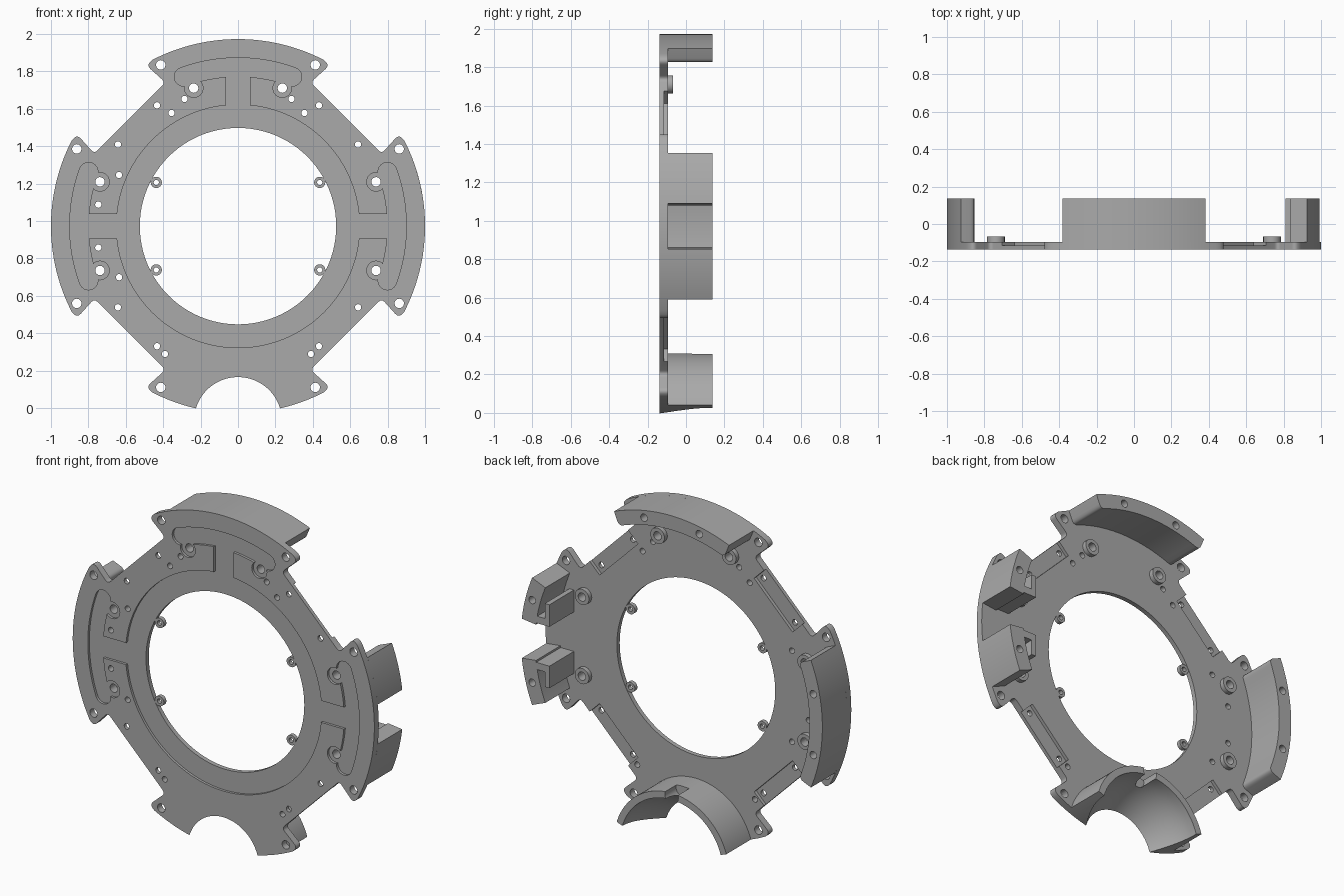
import bpy, bmesh
from math import sin, cos, pi, radians
from mathutils import Vector

cube = bpy.data.objects.get("Cube")
if cube:
    bpy.data.objects.remove(cube)

CZ = 0.972                       # height of the ring centre
FRONT, BACK, REAR = -0.137, -0.095, 0.137

grey = bpy.data.materials.new("plain grey")
grey.use_nodes = True
grey.diffuse_color = (0.4, 0.4, 0.4, 1)
grey.node_tree.nodes["Principled BSDF"].inputs["Base Color"].default_value = (0.4, 0.4, 0.4, 1)


def loft(name, stacks):
    """Each stack is a list of (y, loop) sections joined into a closed solid."""
    bm = bmesh.new()
    for stack in stacks:
        rings = [[bm.verts.new((x, y, z + CZ)) for x, z in loop] for y, loop in stack]
        for a, b in zip(rings, rings[1:]):
            for i in range(len(a)):
                j = (i + 1) % len(a)
                bm.faces.new((a[i], a[j], b[j], b[i]))
        bm.faces.new(rings[0])
        bm.faces.new(rings[-1])
    bmesh.ops.recalc_face_normals(bm, faces=bm.faces)
    mesh = bpy.data.meshes.new(name)
    bm.to_mesh(mesh)
    bm.free()
    mesh.materials.append(grey)
    obj = bpy.data.objects.new(name, mesh)
    bpy.context.collection.objects.link(obj)
    return obj


def prism(name, loops, y0, y1):
    return loft(name, [[(y0, l), (y1, l)] for l in loops])


def boolean(obj, cutter, mode="DIFFERENCE", keep=False):
    mod = obj.modifiers.new("cut", "BOOLEAN")
    mod.operation, mod.solver, mod.object = mode, "EXACT", cutter
    bpy.context.view_layer.objects.active = obj
    bpy.ops.object.modifier_apply(modifier=mod.name)
    if not keep:
        bpy.data.objects.remove(cutter)


def circle(x, z, r, n=24):
    return [(x + r * cos(2 * pi * i / n), z + r * sin(2 * pi * i / n)) for i in range(n)]


def arc(r, a0, a1, n=24):
    """Arc about the centre, angles in degrees clockwise from the top."""
    angles = [radians(a0 + (a1 - a0) * i / n) for i in range(n + 1)]
    return [(r * sin(a), r * cos(a)) for a in angles]


def sector(r0, r1, a0, a1):
    return arc(r1, a0, a1) + arc(r0, a1, a0)


def box(x0, x1, z0, z1):
    return [(x0, z0), (x1, z0), (x1, z1), (x0, z1)]


def turn(loop, k):
    """Rotate a loop clockwise by k quarter turns."""
    for _ in range(k % 4):
        loop = [(z, -x) for x, z in loop]
    return loop


def rounded(corner, before, after, r, n=5):
    """Round one corner with a quadratic curve."""
    c, b, a = Vector(corner), Vector(before), Vector(after)
    p, q = c + (b - c).normalized() * r, c + (a - c).normalized() * r
    return [tuple(p.lerp(c, i / n).lerp(c.lerp(q, i / n), i / n)) for i in range(n + 1)]


# Plate outline: four rounded lobes with ears, joined by diagonal edges
rim = arc(1.0, -27.3, 27.3, 40)
tip, notch, diagonal = (0.49, 0.86), (0.388, 0.768), (0.755, 0.395)
ear = rounded(tip, rim[-1], notch, 0.03) + rounded(notch, tip, diagonal, 0.025)
lobe = [(-x, z) for x, z in reversed(ear)] + rim + ear
outline = [p for k in range(4) for p in turn(lobe, k)]
plate = prism("ring_plate", [outline], FRONT, BACK)
boolean(plate, prism("cutter", [circle(0, 0, 0.525, 96)], -1, 1))

# Front channel: ring, three spokes and three curved slots
boolean(plate, prism("cutter", [circle(0, 0, 0.65, 96)], -1, FRONT + 0.015))
boss_spots = []
for k in (0, 1, 3):
    cuts = [box(-0.065, 0.065, 0.6, 0.85), sector(0.8, 0.9, -20, 20)]
    for s in (-1, 1):
        cuts.append(circle(s * 0.85 * sin(radians(20)), 0.85 * cos(radians(20)), 0.05))
        cuts.append(circle(s * 0.237, 0.738, 0.05))
        boss_spots += turn([(s * 0.237, 0.738)], k)
    for c in cuts:
        boolean(plate, prism("cutter", [turn(c, k)], -1, FRONT + 0.015))

# Shallow rear pockets along the diagonal edges
pocket = []
for t, d in ((-0.18, 0.725), (0.18, 0.725), (0.18, 0.9), (-0.18, 0.9)):
    pocket.append(((d + t) * 0.7071, (d - t) * 0.7071))
boolean(plate, prism("cutter", [turn(pocket, k) for k in range(4)], -0.115, 1))

# Screw holes through the plate
small = []
for s in (-1, 1):
    small += [(s * 0.433, 0.646), (s * 0.355, 0.605), (s * 0.286, 0.68), (s * 0.642, 0.437),
              (s * 0.642, -0.434), (s * 0.433, -0.642), (s * 0.39, -0.684),
              (-0.636, s * 0.273), (-0.747, s * 0.115)]
holes = [circle(x, z, 0.017, 16) for x, z in small]
holes += [circle(x, z, 0.025) for x, z in boss_spots]
for k in range(4):
    holes += [turn(circle(s * 0.413, 0.862, 0.025), k) for s in (-1, 1)]
boolean(plate, prism("cutter", holes, -1, 1))

# Raised bosses on the rear
bosses = prism("screw_bosses", [circle(x, z, 0.047) for x, z in boss_spots], -0.11, -0.068)
boolean(bosses, prism("cutter", [circle(x, z, 0.025) for x, z in boss_spots], -1, 1))

# Small screw tabs inside the opening
tab_spots = [(sx * 0.437, sz * 0.234) for sx in (-1, 1) for sz in (-1, 1)]
tabs = prism("inner_tabs", [circle(x, z, 0.03) for x, z in tab_spots], -0.121, -0.097)
boolean(tabs, prism("cutter", [circle(x, z, 0.014, 16) for x, z in tab_spots], -1, 1))

# Curved rear walls at the top and right, with blind screw holes
A = 22.4
inner = arc(0.915, A, -A)
outer = arc(1.0, -A, A)
wall = (outer + rounded(inner[0], outer[-1], inner[1], 0.03)
        + inner[2:-2] + rounded(inner[-1], inner[-2], outer[0], 0.03))


def wall_holes(obj, angles, k):
    spots = [arc(0.957, a, a, 1)[0] for a in angles]
    boolean(obj, prism("cutter", [turn(circle(x, z, 0.022), k) for x, z in spots], 0.05, 1))


for name, k in (("top_wall", 0), ("right_wall", 3)):
    part = prism(name, [turn(wall, k)], BACK, REAR)
    wall_holes(part, (-11, 11), k)

# Split wall on the left side with an inner hook on each half
for name, s in (("upper_left_wall", 1), ("lower_left_wall", -1)):
    half = sector(0.905, 1.0, s * -6.8, s * -A)
    part = prism(name, [turn(half, 1)], BACK, REAR)
    wall_holes(part, (s * -15,), 1)
    hook = [(0.93, 0.118), (0.81, 0.118), (0.81, 0.25), (0.84, 0.25), (0.84, 0.16), (0.93, 0.16)]
    prism(name + "_hook", [[(x, s * z) for x, z in hook]], BACK, REAR)

# Flared half tube at the bottom
TUBE_Z = -1.042
flare = [(-0.2, circle(0, TUBE_Z, 0.235, 96))]
for i in range(9):
    t = i / 8
    flare.append((FRONT + (REAR - FRONT) * t, circle(0, TUBE_Z, 0.235 + 0.105 * sin(t * pi / 2), 96)))
flare.append((0.2, flare[-1][1]))
cutter = loft("cutter", [flare])
tube = prism("bottom_half_tube", [circle(0, TUBE_Z, 0.38, 96)], BACK, REAR)
boolean(tube, prism("cutter_disc", [circle(0, 0, 1.0, 192)], -1, 1), "INTERSECT")
boolean(plate, cutter, keep=True)
boolean(tube, cutter)
boolean(tube, prism("cutter", [circle(0, -0.68, 0.045)], 0.03, 1))

# Smooth curved faces, keep crisp edges
for obj in bpy.context.scene.objects:
    obj.select_set(obj.type == "MESH" and grey.name in obj.data.materials)
bpy.context.view_layer.objects.active = plate
bpy.ops.object.shade_smooth_by_angle(angle=radians(30))
